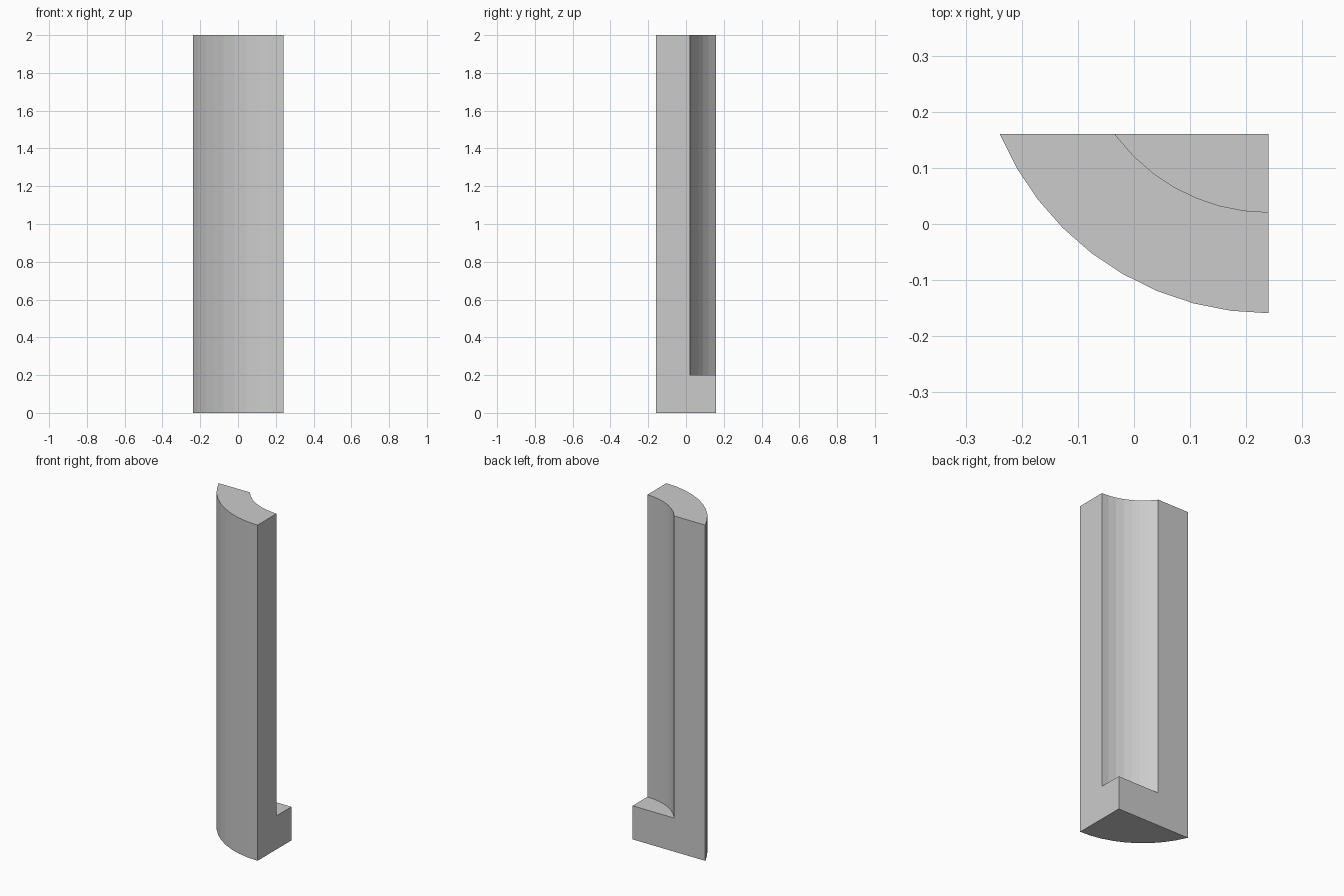
import bpy, bmesh, math

cube = bpy.data.objects.get("Cube")
if cube:
    bpy.data.objects.remove(cube, do_unlink=True)

SIDE_X, BACK_Y = 0.24, 0.16      # the two flat cut planes
AXIS_Y = 0.36                    # centre of both arcs, on the side plane
STEP = math.radians(7.5)
HEIGHT, LEDGE = 2.0, 0.2


def arc(radius):
    """Facet points from the side plane round to the back plane."""
    end = math.acos((AXIS_Y - BACK_Y) / radius)
    angles = [i * STEP for i in range(math.ceil(end / STEP - 0.05))] + [end]
    return [(SIDE_X - radius * math.sin(a), AXIS_Y - radius * math.cos(a)) for a in angles]


bm = bmesh.new()


def ring(points, z):
    return [bm.verts.new((x, y, z)) for x, y in points]


def wall(low, high):
    for i in range(len(low) - 1):
        bm.faces.new((low[i], low[i + 1], high[i + 1], high[i]))


outer, inner, corner = arc(0.519), arc(0.339), [(SIDE_X, BACK_Y)]
outer_low, outer_top = ring(outer, 0), ring(outer, HEIGHT)
inner_low, inner_top = ring(inner, LEDGE), ring(inner, HEIGHT)
corner_low, corner_ledge = ring(corner, 0), ring(corner, LEDGE)

# Curved outer face and curved recess
wall(outer_low, outer_top)
wall(inner_low, inner_top)
# Underside, top and ledge
bm.faces.new(outer_low + corner_low)
bm.faces.new(outer_top + inner_top[::-1])
bm.faces.new(inner_low + corner_ledge)
# L-shaped flat cuts on the side and the back
for end in (0, -1):
    bm.faces.new((outer_low[end], corner_low[0], corner_ledge[0],
                  inner_low[end], inner_top[end], outer_top[end]))
bmesh.ops.recalc_face_normals(bm, faces=bm.faces)

mesh = bpy.data.meshes.new("curved_wall_section")
bm.to_mesh(mesh)
bm.free()

# Single plain grey
grey = bpy.data.materials.new("plain_grey")
grey.use_nodes = True
color = (0.6, 0.6, 0.6, 1)
grey.diffuse_color = color
grey.node_tree.nodes["Principled BSDF"].inputs["Base Color"].default_value = color
mesh.materials.append(grey)

section = bpy.data.objects.new("curved_wall_section", mesh)
bpy.context.collection.objects.link(section)
